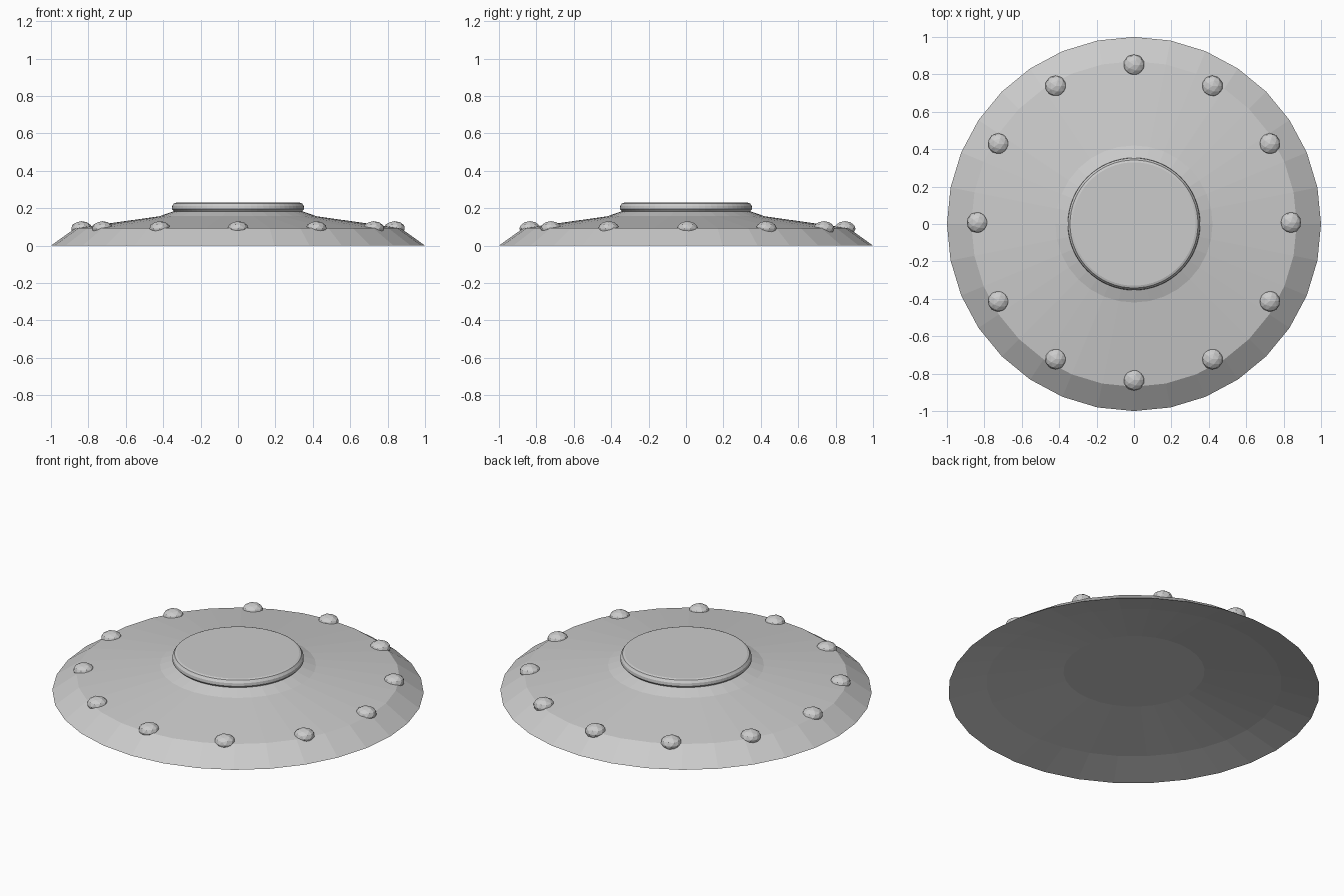
import bpy, bmesh, math
from mathutils import Matrix

if "Cube" in bpy.data.objects:
    bpy.data.objects.remove(bpy.data.objects["Cube"])


def link(name, bm):
    me = bpy.data.meshes.new(name)
    bmesh.ops.recalc_face_normals(bm, faces=bm.faces[:])
    bm.to_mesh(me)
    bm.free()
    ob = bpy.data.objects.new(name, me)
    bpy.context.collection.objects.link(ob)
    return ob


def lathe(name, profile, sides):
    """Spin an open (radius, z) profile round z and cap both ends."""
    bm = bmesh.new()
    rings = []
    for r, z in profile:
        rings.append([bm.verts.new((r * math.cos(2 * math.pi * i / sides),
                                    r * math.sin(2 * math.pi * i / sides), z))
                      for i in range(sides)])
    for a, b in zip(rings, rings[1:]):
        for i in range(sides):
            j = (i + 1) % sides
            bm.faces.new((a[i], a[j], b[j], b[i]))
    bm.faces.new(rings[0])
    bm.faces.new(rings[-1])
    return link(name, bm)


# Thin dished shell: hollow underside, sharp rim, stepped upper slope
lathe("saucer_hull", [(0.38, 0.12), (0.795, 0.05), (1.0, 0.0), (0.87, 0.093),
                      (0.42, 0.157), (0.345, 0.183)], 32)

# Raised central cap with a rounded edge
lathe("top_cap", [(0.335, 0.165), (0.343, 0.183), (0.354, 0.195), (0.352, 0.212),
                  (0.342, 0.226), (0.33, 0.23)], 64)

# Ring of twelve low-poly lamps
for k in range(12):
    a = math.radians(30 * k)
    bm = bmesh.new()
    bmesh.ops.create_icosphere(
        bm, subdivisions=2, radius=0.057,
        matrix=Matrix.Translation((0.837 * math.cos(a), 0.008 + 0.842 * math.sin(a), 0.091))
        @ Matrix.Diagonal((1, 1, 0.7, 1)))
    link(f"rim_lamp_{k + 1}", bm)
